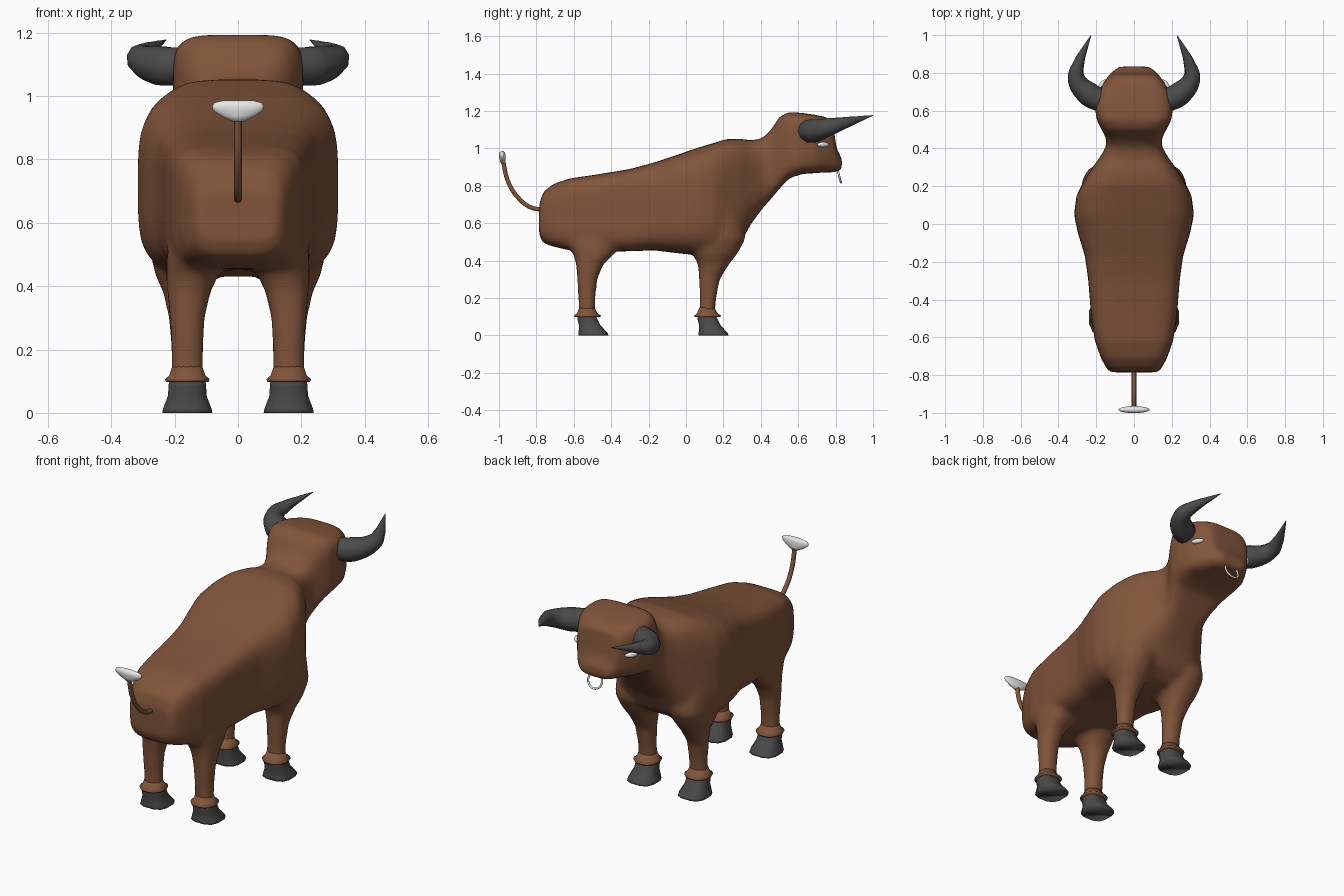
import bpy, bmesh, math
from mathutils import Vector


def material(name, rgb):
    m = bpy.data.materials.new(name)
    m.diffuse_color = (*rgb, 1)
    return m


BROWN = material("brown hide", (0.22, 0.09, 0.042))
DARK = material("dark horn", (0.07, 0.07, 0.07))
WHITE = material("white", (0.8, 0.8, 0.8))


def new_object(name, bm, mat, smooth=True):
    bmesh.ops.recalc_face_normals(bm, faces=bm.faces)
    for f in bm.faces:
        f.smooth = smooth
    me = bpy.data.meshes.new(name)
    bm.to_mesh(me)
    bm.free()
    me.materials.append(mat)
    ob = bpy.data.objects.new(name, me)
    bpy.context.collection.objects.link(ob)
    return ob


def oval(a, b, power, n):
    """Superellipse outline with half-sizes a and b."""
    pts = []
    for i in range(n):
        t = 2 * math.pi * (i + 0.5) / n
        c, s = math.cos(t), math.sin(t)
        pts.append((a * math.copysign(abs(c) ** (2 / power), c),
                    b * math.copysign(abs(s) ** (2 / power), s)))
    return pts


def loft(bm, rings):
    loops = [[bm.verts.new(p) for p in ring] for ring in rings]
    for r, s in zip(loops, loops[1:]):
        for i in range(len(r)):
            j = (i + 1) % len(r)
            bm.faces.new((r[i], r[j], s[j], s[i]))
    bm.faces.new(loops[0])
    bm.faces.new(loops[-1])


def upright(sections, power=2, n=16, side=1):
    """Horizontal rings from (z, y centre, y half, x centre, x half)."""
    return [[(side * xc + x, yc + y, z) for x, y in oval(xr, yr, power, n)]
            for z, yc, yr, xc, xr in sections]


def tube(name, pts, mat, bevel):
    cu = bpy.data.curves.new(name, 'CURVE')
    cu.dimensions = '3D'
    cu.bevel_depth = bevel
    cu.bevel_resolution = 3
    cu.use_fill_caps = True
    sp = cu.splines.new('BEZIER')
    sp.bezier_points.add(len(pts) - 1)
    for bp, (x, y, z, r) in zip(sp.bezier_points, pts):
        bp.co = (x, y, z)
        bp.radius = r / bevel
        bp.handle_left_type = bp.handle_right_type = 'AUTO'
    cu.materials.append(mat)
    ob = bpy.data.objects.new(name, cu)
    bpy.context.collection.objects.link(ob)


# Torso, neck and head: (y, bottom z, top z, half width, squareness)
TRUNK = [
    (-0.785, 0.54, 0.70, 0.125, 4), (-0.765, 0.495, 0.765, 0.145, 4),
    (-0.71, 0.475, 0.81, 0.175, 4.5), (-0.62, 0.455, 0.84, 0.207, 5),
    (-0.48, 0.45, 0.86, 0.228, 5), (-0.30, 0.45, 0.89, 0.242, 5),
    (-0.17, 0.455, 0.925, 0.26, 4.5), (-0.05, 0.44, 0.965, 0.297, 4),
    (0.05, 0.43, 1.0, 0.318, 4), (0.15, 0.43, 1.03, 0.305, 4),
    (0.22, 0.44, 1.052, 0.27, 4), (0.29, 0.49, 1.052, 0.227, 4),
    (0.35, 0.60, 1.043, 0.183, 3.5), (0.41, 0.68, 1.055, 0.147, 3.5),
    (0.455, 0.73, 1.10, 0.147, 4), (0.50, 0.785, 1.17, 0.172, 4.5),
    (0.55, 0.84, 1.195, 0.198, 5), (0.62, 0.863, 1.19, 0.207, 5),
    (0.69, 0.868, 1.18, 0.192, 5), (0.75, 0.872, 1.168, 0.16, 4),
    (0.785, 0.872, 1.14, 0.135, 4), (0.805, 0.875, 1.00, 0.12, 3),
    (0.833, 0.885, 0.945, 0.08, 3),
]
FRONT_LEG = [
    (0.09, 0.112, 0.042, 0.16, 0.05), (0.20, 0.118, 0.044, 0.16, 0.05),
    (0.30, 0.125, 0.056, 0.163, 0.056), (0.38, 0.147, 0.083, 0.163, 0.073),
    (0.44, 0.155, 0.122, 0.165, 0.098), (0.52, 0.17, 0.15, 0.165, 0.115),
    (0.66, 0.15, 0.15, 0.15, 0.13),
]
BACK_LEG = [
    (0.09, -0.53, 0.044, 0.16, 0.05), (0.20, -0.53, 0.046, 0.16, 0.05),
    (0.30, -0.528, 0.054, 0.16, 0.056), (0.38, -0.515, 0.073, 0.155, 0.068),
    (0.43, -0.495, 0.105, 0.145, 0.082), (0.49, -0.49, 0.15, 0.13, 0.095),
    (0.60, -0.49, 0.15, 0.11, 0.10),
]
bm = bmesh.new()
loft(bm, [[(x, y, (lo + hi) / 2 + z) for x, z in oval(w, (hi - lo) / 2, p, 40)]
          for y, lo, hi, w, p in TRUNK])
for side in (-1, 1):
    loft(bm, upright(FRONT_LEG, 2.3, 24, side))
    loft(bm, upright(BACK_LEG, 2.3, 24, side))
body = new_object("body", bm, BROWN)
# Fuse the trunk and legs into one soft skin
fuse = body.modifiers.new("fuse", 'REMESH')
fuse.mode = 'VOXEL'
fuse.voxel_size = 0.016
fuse.use_smooth_shade = True
soft = body.modifiers.new("soften", 'SMOOTH')
soft.factor = 0.5
soft.iterations = 6

for side, label in ((-1, "left"), (1, "right")):
    for end, y in (("front", 0.112), ("back", -0.53)):
        # Hoof, flared towards the toe
        bm = bmesh.new()
        loft(bm, upright([(0.0, y + 0.035, 0.083, 0.16, 0.081),
                          (0.012, y + 0.034, 0.08, 0.16, 0.079),
                          (0.055, y + 0.015, 0.059, 0.16, 0.062),
                          (0.085, y + 0.004, 0.055, 0.16, 0.061),
                          (0.105, y, 0.05, 0.16, 0.058)], 2.8, 12, side))
        new_object(f"{end}_{label}_hoof", bm, DARK)
        bpy.context.object
        # Flared hide cuff above the hoof
        bm = bmesh.new()
        loft(bm, upright([(0.098, y + 0.003, 0.07, 0.16, 0.068),
                          (0.106, y + 0.003, 0.073, 0.16, 0.072),
                          (0.118, y + 0.002, 0.056, 0.16, 0.058),
                          (0.15, y, 0.041, 0.16, 0.047)], 2.2, 16, side))
        new_object(f"{end}_{label}_cuff", bm, BROWN)

    # Curved horn
    tube(f"{label}_horn", [(side * x, y, z, r) for x, y, z, r in (
        (0.17, 0.652, 1.093, 0.062), (0.24, 0.688, 1.095, 0.064),
        (0.305, 0.77, 1.116, 0.047), (0.293, 0.85, 1.137, 0.031),
        (0.262, 0.925, 1.157, 0.016), (0.228, 0.998, 1.176, 0.002))],
        DARK, 0.06)

    # Eye
    bm = bmesh.new()
    bmesh.ops.create_uvsphere(bm, u_segments=16, v_segments=10, radius=1)
    eye = new_object(f"{label}_eye", bm, WHITE)
    eye.scale = (0.016, 0.036, 0.014)
    eye.location = (side * 0.17, 0.733, 1.02)
    eye.rotation_euler = (0, 0, side * math.radians(32))

# Tail and its flat tuft
tube("tail", [(0, y, z, 0.012) for y, z in (
    (-0.75, 0.672), (-0.83, 0.685), (-0.90, 0.74), (-0.95, 0.82),
    (-0.978, 0.93))], BROWN, 0.012)
bm = bmesh.new()
loft(bm, upright([(0.92, -0.978, 0.012, 0, 0.02), (0.937, -0.98, 0.016, 0, 0.055),
                  (0.955, -0.982, 0.018, 0, 0.08), (0.968, -0.983, 0.018, 0, 0.083),
                  (0.979, -0.983, 0.014, 0, 0.075), (0.985, -0.983, 0.007, 0, 0.05)],
                 2, 20))
new_object("tail_tuft", bm, WHITE)

# Nose ring, hanging from the muzzle
bpy.ops.mesh.primitive_torus_add(major_segments=32, minor_segments=8,
                                 major_radius=0.043, minor_radius=0.0055,
                                 location=(0, 0.817, 0.86),
                                 rotation=(math.radians(105), 0, 0))
ring = bpy.context.object
ring.name = "nose_ring"
ring.data.materials.append(WHITE)
bpy.ops.object.shade_smooth()
